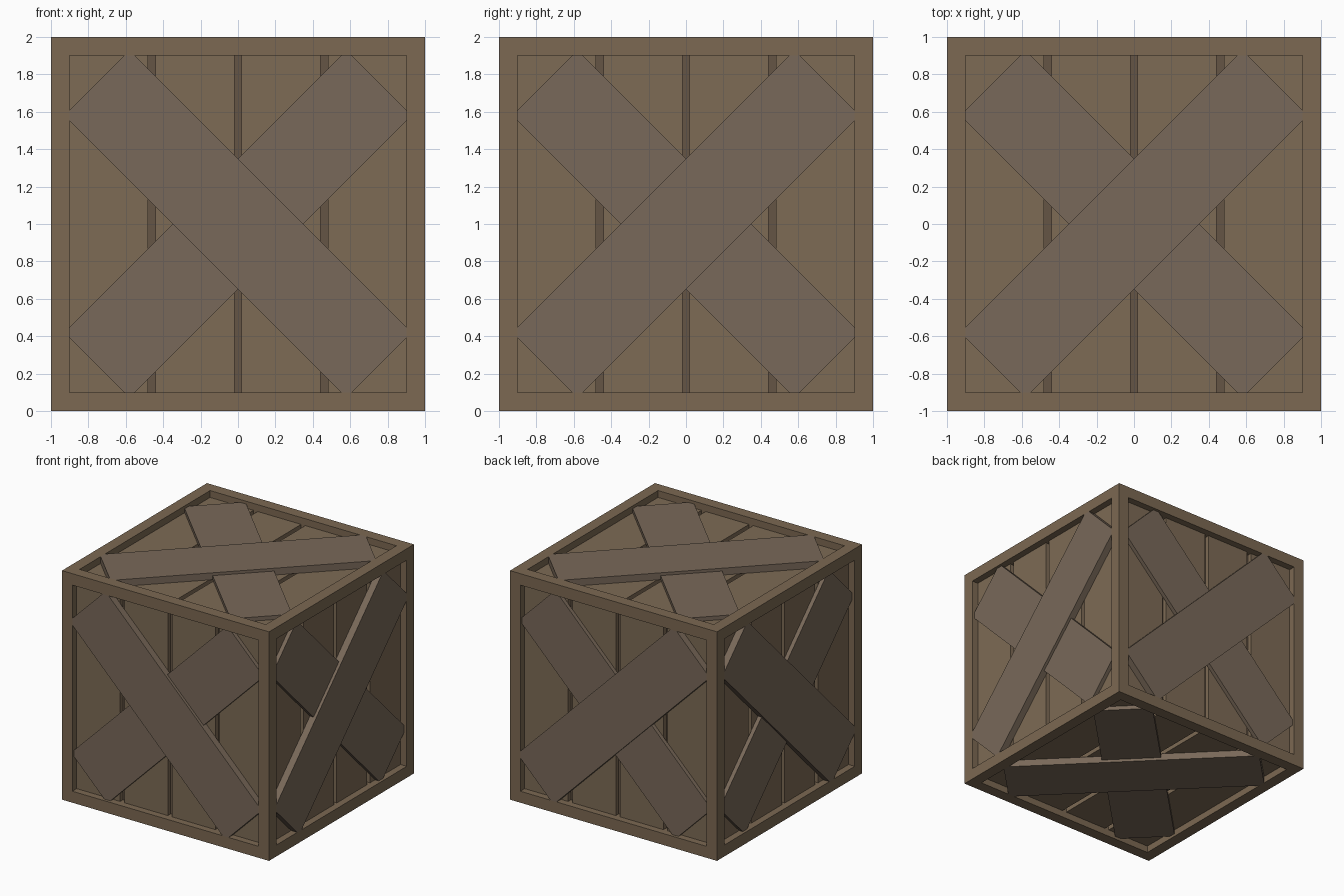
import bpy, bmesh
from math import pi
from mathutils import Matrix, Vector

if "Cube" in bpy.data.objects:
    bpy.data.objects.remove(bpy.data.objects["Cube"])

def material(name, rgb):
    m = bpy.data.materials.new(name)
    m.diffuse_color = (*rgb, 1)
    m.use_nodes = True
    m.node_tree.nodes["Principled BSDF"].inputs["Base Color"].default_value = m.diffuse_color
    return m

FRAME = material("frame_wood", (0.20, 0.14, 0.085))
PLANK = material("plank_wood", (0.205, 0.145, 0.09))
BRACE = material("brace_wood", (0.19, 0.14, 0.10))
GAP = material("gap_wood", (0.13, 0.09, 0.06))
UP = Matrix.Translation((0, 0, 1))          # crate centre sits at z = 1

def finish(bm, name, mat, matrix=Matrix()):
    bmesh.ops.recalc_face_normals(bm, faces=bm.faces)
    me = bpy.data.meshes.new(name)
    bm.to_mesh(me)
    bm.free()
    me.transform(UP @ matrix)
    me.materials.append(mat)
    ob = bpy.data.objects.new(name, me)
    bpy.context.collection.objects.link(ob)
    return ob

def prism(name, outline, low, high, mat, matrix):
    """Flat board: an outline in the face plane raised from low to high."""
    bm = bmesh.new()
    base = bm.faces.new([bm.verts.new((u, v, low)) for u, v in outline])
    ext = bmesh.ops.extrude_face_region(bm, geom=[base])["geom"]
    verts = [g for g in ext if isinstance(g, bmesh.types.BMVert)]
    bmesh.ops.translate(bm, verts=verts, vec=(0, 0, high - low))
    return finish(bm, name, mat, matrix)

# Outer frame: cube with an opening cut into every side
bm = bmesh.new()
bmesh.ops.create_cube(bm, size=2)
sides = list(bm.faces)
bmesh.ops.inset_individual(bm, faces=sides, thickness=0.1, use_even_offset=True)
inner = bmesh.ops.extrude_discrete_faces(bm, faces=sides)["faces"]
for f in inner:
    n = f.calc_center_median().normalized()
    bmesh.ops.translate(bm, verts=f.verts, vec=n * -0.1)
bmesh.ops.delete(bm, geom=inner, context='FACES')
finish(bm, "frame", FRAME)

# Inner box, seen as the floor of the gaps between planks
bm = bmesh.new()
bmesh.ops.create_cube(bm, size=1.8)
finish(bm, "inner_box", GAP)

# Diagonal board outline, its corners trimmed to fit inside the frame
half = [(-0.9, -0.55), (-0.9, -0.61), (-0.61, -0.9), (-0.55, -0.9)]
diagonal = half + [(-u, -v) for u, v in half]

# Each side: rotation from the top side, and slope of its outer brace
tilt = Matrix.Rotation(pi / 2, 4, 'X')
faces = {"top": (Matrix(), 1), "bottom": (Matrix.Rotation(pi, 4, 'Y'), 1)}
for k, (side, slope) in enumerate((("front", -1), ("right", 1), ("back", 1), ("left", -1))):
    faces[side] = (Matrix.Rotation(k * pi / 2, 4, 'Z') @ tilt, slope)

for side, (rot, slope) in faces.items():
    # Four planks with narrow gaps
    for i, u in enumerate((-0.69, -0.23, 0.23, 0.69)):
        a, b = u - 0.21, u + 0.21
        prism(f"{side}_plank_{i + 1}", [(a, -0.9), (b, -0.9), (b, 0.9), (a, 0.9)],
              0.9, 0.94, PLANK, rot)
    # Crossed braces: the outer one is flush with the frame
    for name, s, high in (("outer_brace", slope, 1.0), ("under_brace", -slope, 0.975)):
        prism(f"{side}_{name}", [(u * s, v) for u, v in diagonal], 0.94, high, BRACE, rot)
